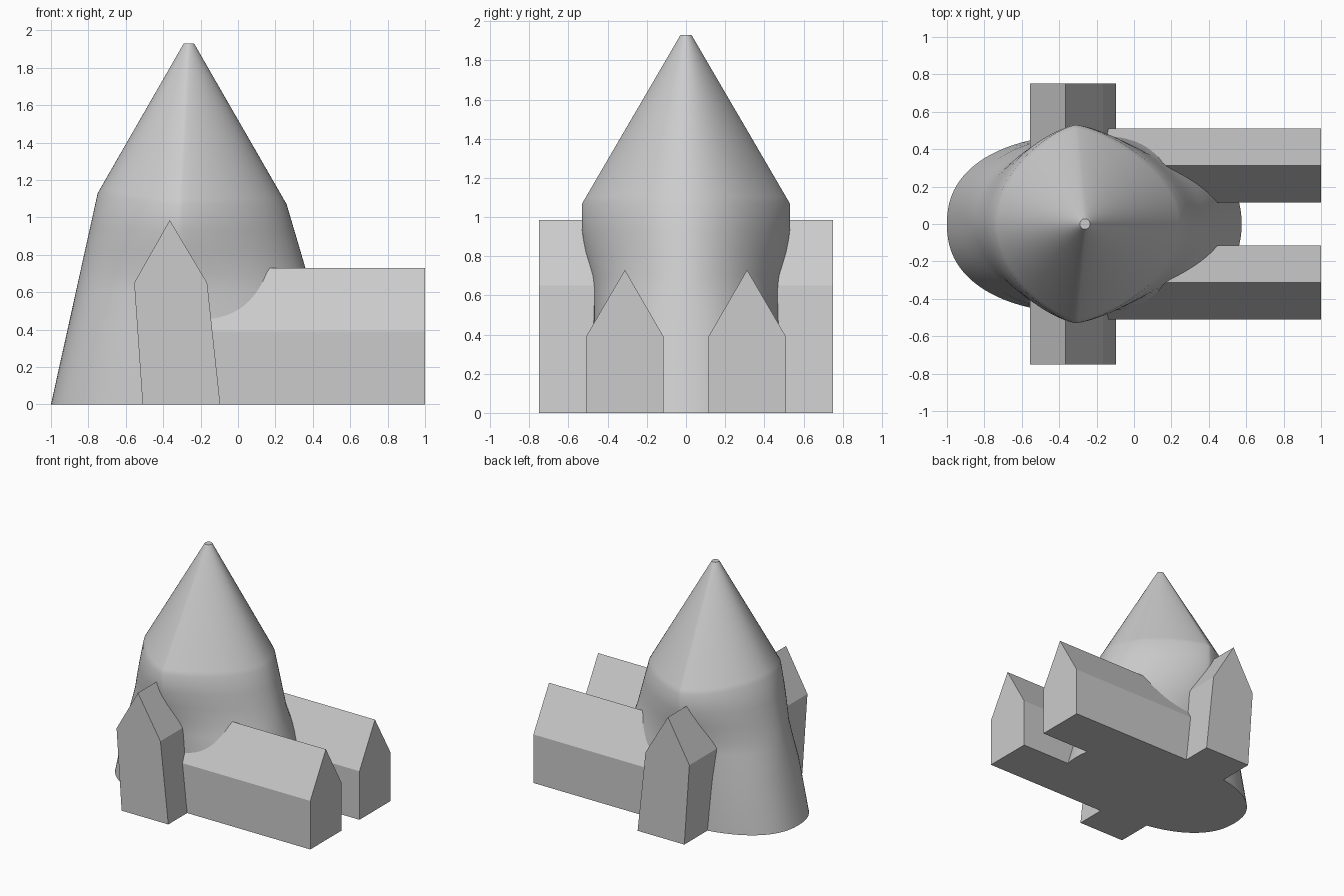
import bpy, bmesh, math

cube = bpy.data.objects.get("Cube")
if cube:
    bpy.data.objects.remove(cube, do_unlink=True)

grey = bpy.data.materials.new("plain_grey")
grey.use_nodes = True
GREY = (0.6, 0.6, 0.6, 1.0)
grey.diffuse_color = GREY
grey.node_tree.nodes["Principled BSDF"].inputs["Base Color"].default_value = GREY


def lerp(a, b, t):
    return a + (b - a) * t


def loft(name, rings):
    """Skin closed rings of equal length and cap both ends."""
    bm = bmesh.new()
    loops = [[bm.verts.new(p) for p in ring] for ring in rings]
    count = len(loops[0])
    for low, high in zip(loops, loops[1:]):
        for i in range(count):
            j = (i + 1) % count
            bm.faces.new((low[i], low[j], high[j], high[i]))
    bm.faces.new(loops[0])
    bm.faces.new(loops[-1])
    bmesh.ops.recalc_face_normals(bm, faces=bm.faces)
    mesh = bpy.data.meshes.new(name)
    bm.to_mesh(mesh)
    bm.free()
    mesh.materials.append(grey)
    obj = bpy.data.objects.new(name, mesh)
    bpy.context.collection.objects.link(obj)
    return obj


SIDES = 96
BASE_Z, SHOULDER_Z, TOP_Z = 0.0, 1.07, 1.93


def oval(z, left, right, ridge_x, half_y, px, py, lift=0.0):
    """Oval ring, sharper on its sides as px falls; lift raises its left end."""
    ring = []
    for i in range(SIDES):
        a = 2 * math.pi * i / SIDES
        c, s = math.cos(a), math.sin(a)
        u = math.copysign(abs(c) ** (2 / px), c)
        v = math.copysign(abs(s) ** (2 / py), s)
        reach = right - ridge_x if u > 0 else ridge_x - left
        ring.append((ridge_x + u * reach, v * half_y, z + lift * min(u, 0) ** 2))
    return ring


# Hall walls: straight ends, sides swelling into a ridge at the shoulder
# Each row: height, half width, ridge x, side and end roundness, left lift
wall_rows = [
    (BASE_Z, 0.48, -0.21, 2.3, 2.3, 0.0),
    (0.40, 0.475, -0.23, 2.2, 2.2, 0.0),
    (0.60, 0.475, -0.26, 1.8, 2.0, 0.0),
    (0.70, 0.485, -0.28, 1.6, 1.9, 0.0),
    (0.82, 0.515, -0.30, 1.45, 1.9, 0.0),
    (0.93, 0.53, -0.31, 1.38, 1.9, 0.02),
    (SHOULDER_Z, 0.53, -0.31, 1.35, 1.9, 0.06),
]
rings = []
for z, half_y, ridge_x, px, py, lift in wall_rows:
    left = lerp(-1.0, -0.75, (z + lift) / 1.13)
    right = lerp(0.575, 0.26, z / SHOULDER_Z)
    rings.append(oval(z, left, right, ridge_x, half_y, px, py, lift))

# Spire: straight lines from the shoulder to a small round tip
shoulder = rings[-1]
tip = oval(TOP_Z, -0.29, -0.235, -0.2625, 0.028, 2, 2)
for t in (0.04, 0.2, 0.4, 0.6, 0.8, 0.95, 1.0):
    rings.append([tuple(lerp(p, q, t) for p, q in zip(a, b))
                  for a, b in zip(shoulder, tip)])
hall = loft("hall_and_spire", rings)
bpy.ops.object.select_all(action='DESELECT')
hall.select_set(True)
bpy.context.view_layer.objects.active = hall
bpy.ops.object.shade_smooth_by_angle(angle=math.radians(40))

# Cross transept: tapered gable running from front to back
gable = [(-0.51, 0), (-0.095, 0), (-0.165, 0.65), (-0.365, 0.985), (-0.555, 0.65)]
loft("transept", [[(x, y, z) for x, z in gable] for y in (-0.75, 0.75)])

# Two gabled wings, mirrored across the long axis
house = [(0.115, 0), (0.51, 0), (0.51, 0.39), (0.312, 0.73), (0.115, 0.39)]
for side, name in ((-1, "front_wing"), (1, "back_wing")):
    loft(name, [[(x, side * y, z) for y, z in house] for x in (-0.3, 1.0)])
